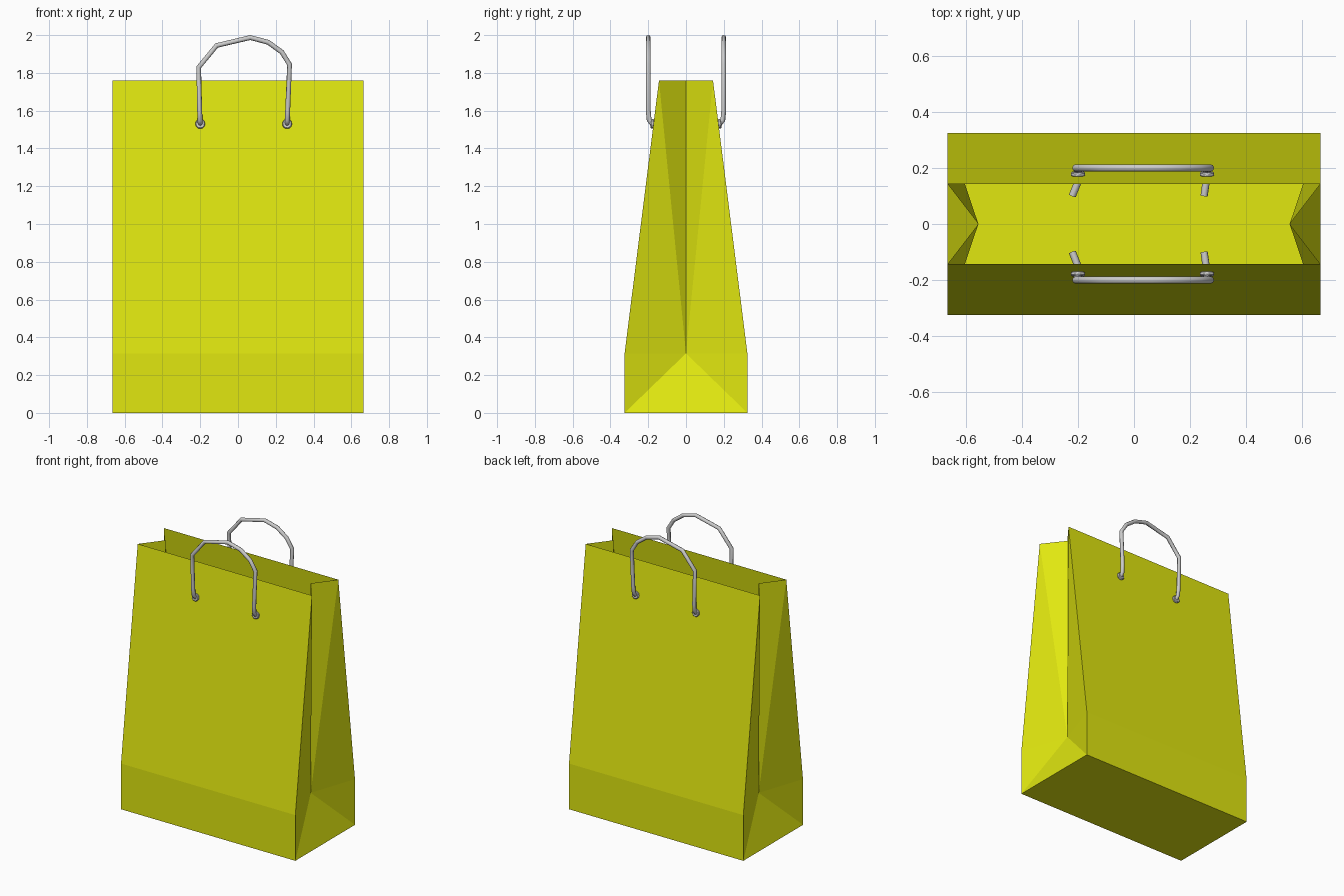
import bpy, bmesh, math

if "Cube" in bpy.data.objects:
    bpy.data.objects.remove(bpy.data.objects["Cube"])

# Paper colour
paper = bpy.data.materials.new("yellow_paper")
paper.diffuse_color = (0.75, 0.8, 0.005, 1)
paper.use_nodes = True
paper.node_tree.nodes["Principled BSDF"].inputs["Base Color"].default_value = paper.diffuse_color

# Bag: one quarter (front right) as a folded sheet, mirrored in x and y
W, D, DT, FOLD, H, H0 = 0.665, 0.325, 0.143, 0.555, 1.76, 0.315
points = {
    "a": (0, -D, 0), "b": (W, -D, 0), "c": (0, -D, H0), "d": (W, -D, H0),
    "e": (0, -DT, H), "f": (W, -DT, H), "g": (FOLD, 0, H0), "h": (FOLD, 0, H),
    "m": (W, 0, 0), "o": (0, 0, 0),
}
bm = bmesh.new()
v = {k: bm.verts.new(p) for k, p in points.items()}
# front panels, gusset folds, floor
for face in ("abdc", "cdfe", "bgd", "bmg", "dgf", "ghf", "omba"):
    bm.faces.new([v[k] for k in face])
mesh = bpy.data.meshes.new("paper_bag")
bm.to_mesh(mesh)
bm.free()
mesh.materials.append(paper)
bag = bpy.data.objects.new("paper_bag", mesh)
bpy.context.collection.objects.link(bag)
mirror = bag.modifiers.new("mirror", "MIRROR")
mirror.use_axis = (True, True, False)

# Cord path on the front side (x, y, z), from inside the bag, over, and back in
cord = [(-0.22, -0.10, 1.525), (-0.2, -0.15, 1.53), (-0.2, -0.18, 1.53),
        (-0.201, -0.195, 1.55), (-0.203, -0.2, 1.6), (-0.208, -0.2, 1.83),
        (-0.113, -0.2, 1.945), (0.065, -0.2, 1.987), (0.16, -0.2, 1.962),
        (0.232, -0.2, 1.91), (0.273, -0.2, 1.845), (0.263, -0.2, 1.6),
        (0.261, -0.195, 1.55), (0.26, -0.18, 1.53), (0.257, -0.15, 1.53),
        (0.25, -0.10, 1.525)]


def add_handle(side, s):
    curve = bpy.data.curves.new(side + "_handle", "CURVE")
    curve.dimensions = "3D"
    curve.bevel_depth = 0.013
    curve.bevel_resolution = 2
    curve.use_fill_caps = True
    spline = curve.splines.new("POLY")
    spline.points.add(len(cord) - 1)
    for p, (x, y, z) in zip(spline.points, cord):
        p.co = (x, y * s, z, 1)
    bpy.context.collection.objects.link(bpy.data.objects.new(side + "_handle", curve))


def add_eyelet(name, x, s):
    # Flat ring lying against the sloping wall
    tilt = math.atan2(D - DT, H - H0)
    bpy.ops.mesh.primitive_cylinder_add(
        vertices=12, radius=0.026, depth=0.016, location=(x, -0.178 * s, 1.53),
        rotation=(s * (math.pi / 2 - tilt), 0, 0))
    ob = bpy.context.object
    ob.name = name
    bevel = ob.modifiers.new("bevel", "BEVEL")
    bevel.width = 0.004
    bpy.ops.object.shade_smooth_by_angle()


for side, s in (("front", 1), ("back", -1)):
    add_handle(side, s)
    add_eyelet(side + "_left_eyelet", -0.2, s)
    add_eyelet(side + "_right_eyelet", 0.26, s)
